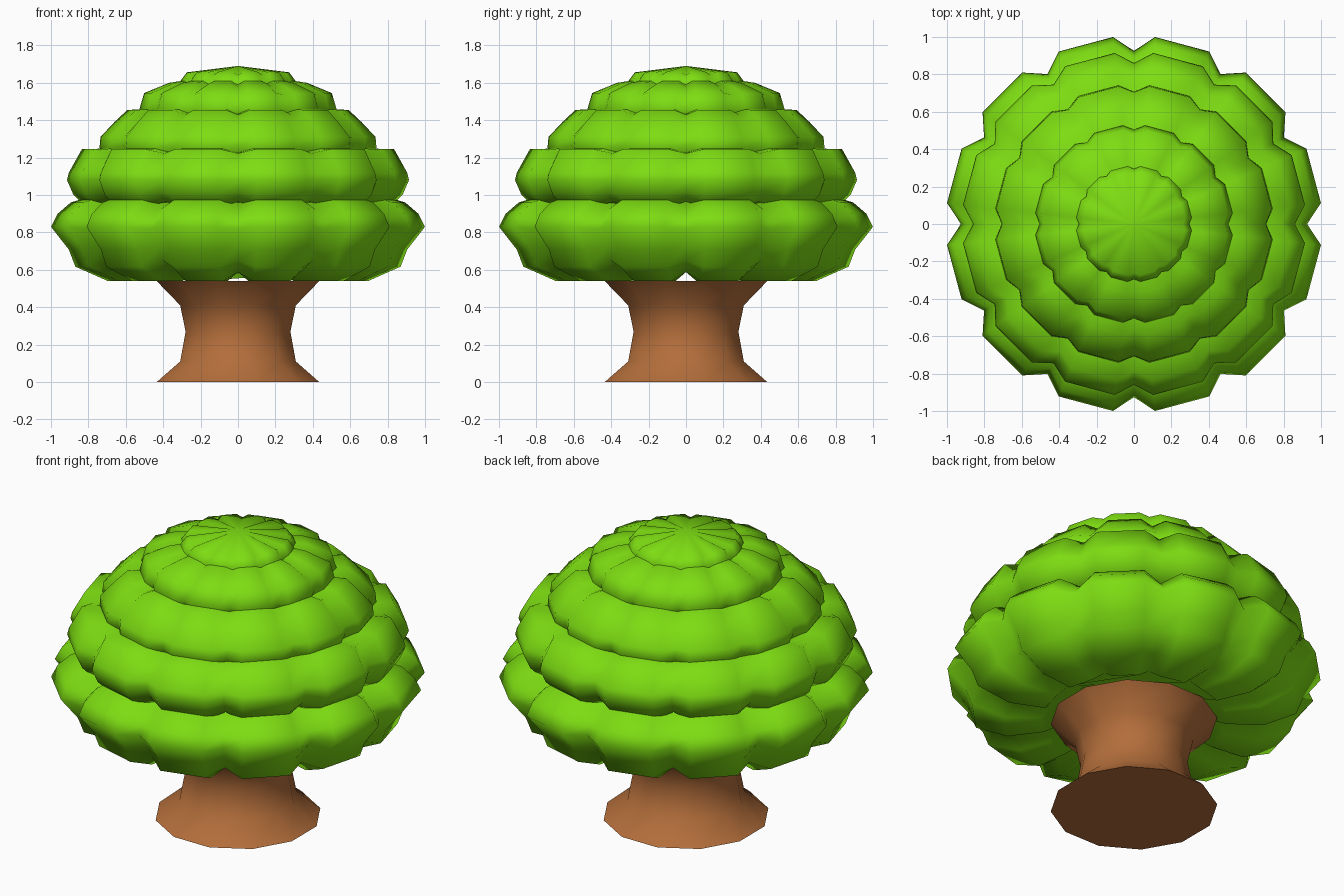
import bpy
import bmesh
from math import cos, sin, radians

if "Cube" in bpy.data.objects:
    bpy.data.objects.remove(bpy.data.objects["Cube"], do_unlink=True)


def make_material(name, color):
    mat = bpy.data.materials.new(name)
    mat.use_nodes = True
    mat.diffuse_color = (*color, 1)
    mat.node_tree.nodes["Principled BSDF"].inputs["Base Color"].default_value = (*color, 1)
    return mat


def loft(name, rings, mat, peak=None, sharp=75):
    """Skin a stack of closed rings, capping the bottom and the top (with a peak if given)."""
    bm = bmesh.new()
    loops = [[bm.verts.new(p) for p in ring] for ring in rings]
    n = len(loops[0])
    for low, high in zip(loops, loops[1:]):
        for i in range(n):
            j = (i + 1) % n
            bm.faces.new((low[i], low[j], high[j], high[i]))
    bm.faces.new(loops[0][::-1])
    if peak is None:
        bm.faces.new(loops[-1])
    else:
        tip = bm.verts.new((0, 0, peak))
        for i in range(n):
            bm.faces.new((loops[-1][i], loops[-1][(i + 1) % n], tip))
    bmesh.ops.recalc_face_normals(bm, faces=bm.faces)
    mesh = bpy.data.meshes.new(name)
    bm.to_mesh(mesh)
    bm.free()
    mesh.materials.append(mat)
    obj = bpy.data.objects.new(name, mesh)
    bpy.context.collection.objects.link(obj)
    bpy.ops.object.select_all(action="DESELECT")
    obj.select_set(True)
    bpy.context.view_layer.objects.active = obj
    bpy.ops.object.shade_smooth_by_angle(angle=radians(sharp))
    return obj


def lobed_ring(r, z, mid, notch, lift):
    """Twelve lobes: a notch pulled inwards and towards the layer's middle, then two corners."""
    points = []
    for k in range(12):
        for offset, radius, height in ((0, r * notch, z + (mid - z) * lift),
                                       (6.4, r, z), (23.6, r, z)):
            a = radians(30 * k + offset)
            points.append((radius * cos(a), radius * sin(a), height))
    return points


leaf = make_material("leaf green", (0.205, 0.72, 0.006))
bark = make_material("bark brown", (0.45, 0.155, 0.043))

# Flared twelve-sided trunk
trunk_profile = [(0.45, 0), (0.32, 0.11), (0.29, 0.27), (0.32, 0.41), (0.45, 0.54)]
loft("trunk", [[(r * cos(radians(30 * k + 15)), r * sin(radians(30 * k + 15)), z)
                for k in range(12)] for r, z in trunk_profile], bark)

# Canopy layers: name, notch ratio, notch lift, profile of (radius, height), peak
layers = [
    ("canopy_skirt", 0.92, 0.2,
     [(0.5, 0.54), (0.7, 0.54), (0.875, 0.617), (0.91, 0.708), (1.006, 0.83),
      (0.97, 0.9), (0.9, 0.96), (0.7, 1.02)], None),
    ("canopy_lower", 0.935, 0.15,
     [(0.82, 0.94), (0.885, 1.0), (0.92, 1.08), (0.91, 1.12), (0.84, 1.245), (0.66, 1.25)], None),
    ("canopy_middle", 0.95, 0.18,
     [(0.7, 1.16), (0.745, 1.255), (0.74, 1.31), (0.665, 1.39), (0.595, 1.455),
      (0.45, 1.46)], None),
    ("canopy_upper", 0.95, 0.18,
     [(0.5, 1.38), (0.53, 1.46), (0.505, 1.545), (0.37, 1.6), (0.27, 1.615)], None),
    ("canopy_crown", 0.95, 0.3,
     [(0.31, 1.56), (0.31, 1.61), (0.275, 1.656)], 1.69),
]
for name, notch, lift, profile, peak in layers:
    mid = (profile[0][1] + profile[-1][1]) / 2
    loft(name, [lobed_ring(r, z, mid, notch, lift) for r, z in profile], leaf, peak)
